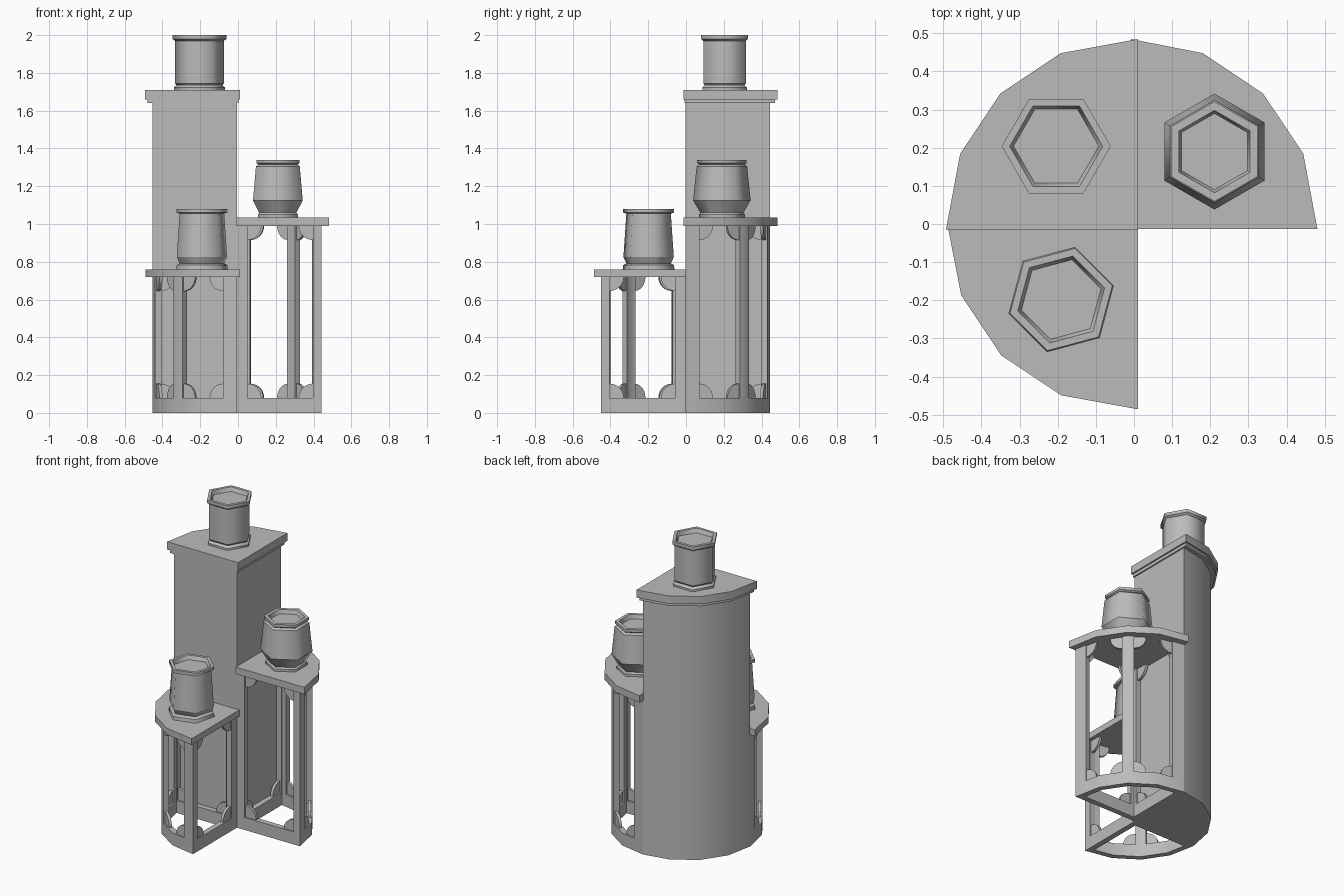
import bpy, bmesh, math
from mathutils import Vector

if "Cube" in bpy.data.objects:
    bpy.data.objects.remove(bpy.data.objects["Cube"], do_unlink=True)

grey = bpy.data.materials.new("plain_grey")
grey.use_nodes = True
colour = (0.5, 0.5, 0.5, 1)
grey.diffuse_color = colour
grey.node_tree.nodes["Principled BSDF"].inputs["Base Color"].default_value = colour

STEP = math.pi / 8          # one facet of the round side
CENTRE = (-0.006, -0.002)   # where the three quarter towers meet
RADIUS = 0.447
RAIL = 0.08                 # height of the base rail
WALL = 0.035                # frame thickness
BRACKET = 0.075


def finish(name, bm, quadrant=(1, 1), origin=CENTRE, smooth_angle=30):
    """Mirror local geometry into its quadrant and make the object."""
    for v in bm.verts:
        v.co.x = v.co.x * quadrant[0] + origin[0]
        v.co.y = v.co.y * quadrant[1] + origin[1]
    bmesh.ops.recalc_face_normals(bm, faces=bm.faces)
    mesh = bpy.data.meshes.new(name)
    bm.to_mesh(mesh)
    bm.free()
    mesh.materials.append(grey)
    ob = bpy.data.objects.new(name, mesh)
    bpy.context.collection.objects.link(ob)
    if smooth_angle:
        bpy.ops.object.select_all(action='DESELECT')
        ob.select_set(True)
        bpy.context.view_layer.objects.active = ob
        bpy.ops.object.shade_smooth_by_angle(angle=math.radians(smooth_angle))
    return ob


def quarter(name, quadrant, r, margin, z0, z1):
    """Solid quarter disc whose straight sides overhang by the margin."""
    mx, my = margin
    pts = [(-mx, -my), (r, -my)]
    pts += [(r * math.cos(i * STEP), r * math.sin(i * STEP)) for i in (1, 2, 3)]
    pts.append((-mx, r))
    bm = bmesh.new()
    face = bm.faces.new([bm.verts.new((x, y, z0)) for x, y in pts])
    top = bmesh.ops.extrude_face_region(bm, geom=[face])["geom"]
    verts = [g for g in top if isinstance(g, bmesh.types.BMVert)]
    bmesh.ops.translate(bm, verts=verts, vec=(0, 0, z1 - z0))
    finish(name, bm, quadrant)


def place(wall, s, d):
    """Position s along a wall and d inward from its outer face."""
    if wall == "x":
        return Vector((s, d))
    if wall == "y":
        return Vector((d, s))
    k = min(int(s / STEP + 1e-6), 3)
    a, b = [Vector((math.cos(i * STEP), math.sin(i * STEP))) for i in (k, k + 1)]
    return a.lerp(b, s / STEP - k) * (RADIUS - d)


def loft(bm, wall, stations, d0=0.0, d1=WALL):
    """Wall piece running through stations of (s, low z, high z)."""
    rings = []
    for s, lo, hi in stations:
        p, q = place(wall, s, d0), place(wall, s, d1)
        rings.append([bm.verts.new((*c, z)) for c, z in
                      ((p, lo), (p, hi), (q, hi), (q, lo))])
    for a, b in zip(rings, rings[1:]):
        for i in range(4):
            j = (i + 1) % 4
            bm.faces.new((a[i], a[j], b[j], b[i]))
    bm.faces.new(rings[0])
    bm.faces.new(rings[-1][::-1])


def brackets(bm, wall, s, way, top):
    """Quarter-disc brackets at the foot and head of one post edge."""
    scale = 1 / RADIUS if wall == "arc" else 1
    foot, head = [], []
    for i in range(7):
        t = i / 6 * math.pi / 2
        at = s + way * BRACKET * math.sin(t) * scale
        rise = max(BRACKET * math.cos(t), 0.0005)
        foot.append((at, RAIL, RAIL + rise))
        head.append((at, top - rise, top))
    loft(bm, wall, foot, 0.008, 0.025)
    loft(bm, wall, head, 0.008, 0.025)


def open_frame(name, quadrant, top):
    bm = bmesh.new()
    end = RADIUS - 0.01
    # straight sides
    for wall in "xy":
        loft(bm, wall, [(0, 0, RAIL), (end, 0, RAIL)])
        for s0, s1 in ((0, 0.055), (0.402, end)):
            loft(bm, wall, [(s0, RAIL, top), (s1, RAIL, top)])
        brackets(bm, wall, 0.055, 1, top)
        brackets(bm, wall, 0.402, -1, top)
    # round side
    quarter_turn, half, edge = math.pi / 2, 0.078, 0.17
    loft(bm, "arc", [(i * STEP, 0, RAIL) for i in range(5)])
    mid = quarter_turn / 2
    for stops in ((0, edge), (mid - half, mid, mid + half),
                  (quarter_turn - edge, quarter_turn)):
        loft(bm, "arc", [(s, RAIL, top) for s in stops])
    for s, way in ((edge, 1), (mid - half, -1), (mid + half, 1),
                   (quarter_turn - edge, -1)):
        brackets(bm, "arc", s, way, top)
    finish(name, bm, quadrant)


def jar(name, centre, z, turn, profile):
    """Six-sided pot: soft upright corners, crisp horizontal edges."""
    bm = bmesh.new()
    rings = []
    for r, h in profile:
        rings.append([bm.verts.new((r * math.cos(turn + i * math.pi / 3),
                                    r * math.sin(turn + i * math.pi / 3), z + h))
                      for i in range(6)])
    for a, b in zip(rings, rings[1:]):
        for i in range(6):
            j = (i + 1) % 6
            bm.faces.new((a[i], a[j], b[j], b[i])).smooth = True
    bm.faces.new(rings[0][::-1])
    bm.faces.new(rings[-1])
    for e in bm.edges:
        if abs(e.verts[0].co.z - e.verts[1].co.z) < 1e-5:
            e.smooth = False
    finish(name, bm, origin=centre, smooth_angle=None)


# tall solid tower
BACK_RIGHT, BACK_LEFT, FRONT_RIGHT = (-1, 1), (1, 1), (-1, -1)
quarter("tall_column", BACK_RIGHT, RADIUS, (0, 0), 0, 1.64)
quarter("tall_lip", BACK_RIGHT, 0.473, (0.008, 0.006), 1.64, 1.66)
quarter("tall_cap", BACK_RIGHT, 0.487, (0.017, 0.012), 1.66, 1.71)

# two open towers
open_frame("middle_frame", BACK_LEFT, 0.99)
quarter("middle_shelf", BACK_LEFT, 0.487, (0.002, 0.011), 0.99, 1.035)
open_frame("short_frame", FRONT_RIGHT, 0.72)
quarter("short_shelf", FRONT_RIGHT, 0.484, (0.017, 0.004), 0.72, 0.76)

# pots
jar("tall_pot", (-0.204, 0.204), 1.71, 0,
    [(0.136, 0), (0.136, 0.012), (0.122, 0.025), (0.13, 0.035), (0.13, 0.26),
     (0.143, 0.27), (0.143, 0.29), (0.122, 0.29), (0.112, 0.265)])
jar("middle_pot", (0.211, 0.19), 1.035, math.pi / 2,
    [(0.122, 0), (0.122, 0.015), (0.114, 0.025), (0.152, 0.09), (0.134, 0.27),
     (0.12, 0.28), (0.131, 0.288), (0.131, 0.305), (0.108, 0.305), (0.1, 0.28)])
jar("short_pot", (-0.191, -0.198), 0.76, math.radians(15),
    [(0.142, 0), (0.139, 0.022), (0.122, 0.032), (0.138, 0.065), (0.122, 0.295),
     (0.139, 0.3), (0.139, 0.32), (0.118, 0.32), (0.108, 0.295)])
